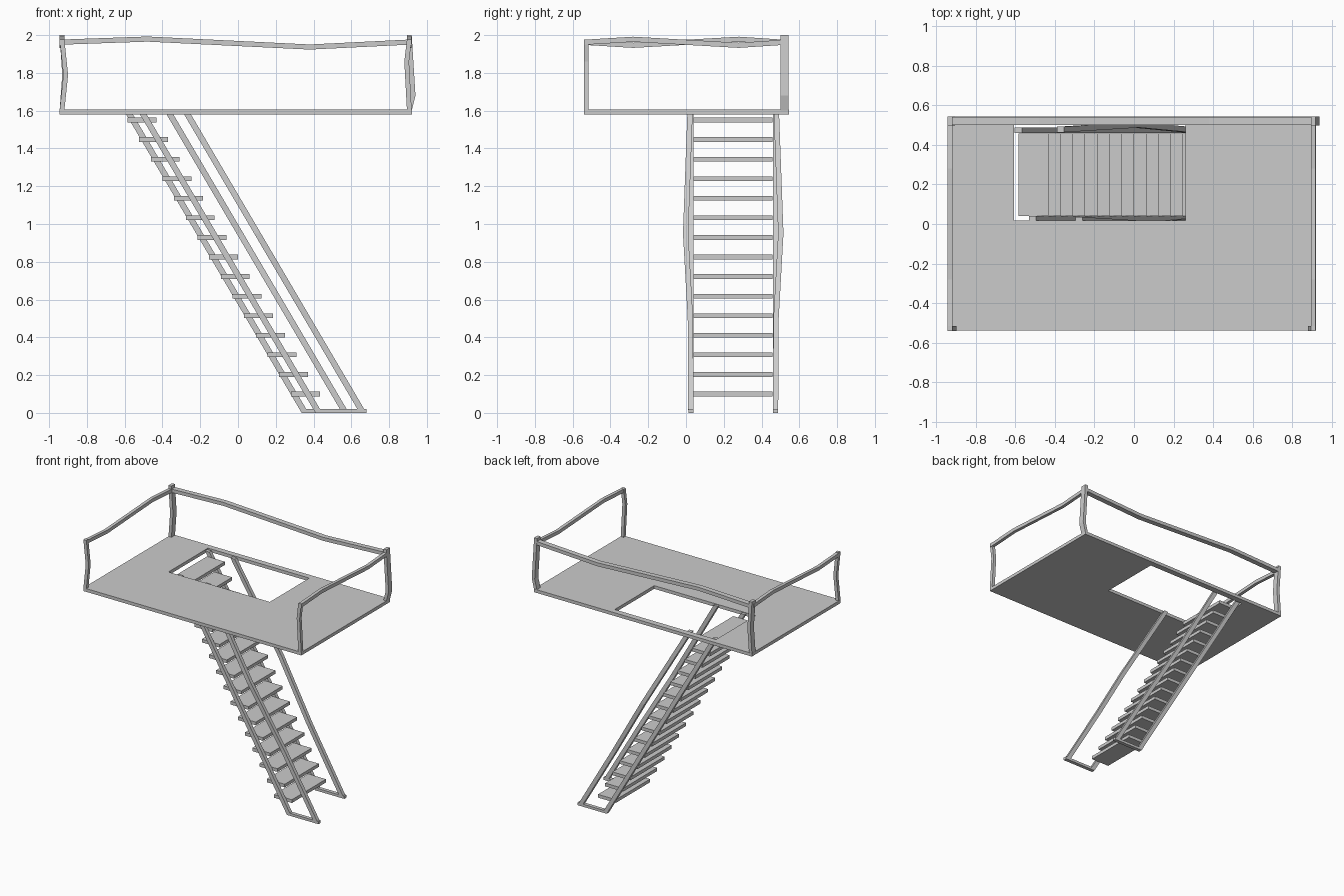
import bpy, bmesh
from mathutils import Vector

if "Cube" in bpy.data.objects:
    bpy.data.objects.remove(bpy.data.objects["Cube"])


def make(name, bm):
    bmesh.ops.recalc_face_normals(bm, faces=bm.faces)
    me = bpy.data.meshes.new(name)
    bm.to_mesh(me)
    bm.free()
    ob = bpy.data.objects.new(name, me)
    bpy.context.collection.objects.link(ob)
    return ob


def sweep(name, pts, u, v):
    """Bar along pts with a fixed cross-section spanned by half-vectors u, v."""
    u, v = Vector(u), Vector(v)
    bm = bmesh.new()
    rings = [[bm.verts.new(Vector(p) + a * u + b * v)
              for a, b in ((-1, -1), (1, -1), (1, 1), (-1, 1))] for p in pts]
    for r, s in zip(rings, rings[1:]):
        for i in range(4):
            j = (i + 1) % 4
            bm.faces.new((r[i], r[j], s[j], s[i]))
    bm.faces.new(rings[0])
    bm.faces.new(rings[-1])
    return make(name, bm)


def box(name, x0, x1, y0, y1, z0, z1):
    y, z = (y0 + y1) / 2, (z0 + z1) / 2
    return sweep(name, [(x0, y, z), (x1, y, z)],
                 (0, (y1 - y0) / 2, 0), (0, 0, (z1 - z0) / 2))


# platform: 3 x 3 grid without the stair opening, extruded up
bm = bmesh.new()
xs, ys = (-0.945, -0.607, 0.26, 0.92), (-0.54, 0.017, 0.50, 0.545)
g = [[bm.verts.new((x, y, 1.58)) for y in ys] for x in xs]
for i in range(3):
    for j in range(3):
        if (i, j) != (1, 1):
            bm.faces.new((g[i][j], g[i + 1][j], g[i + 1][j + 1], g[i][j + 1]))
ext = bmesh.ops.extrude_face_region(bm, geom=bm.faces[:])
bmesh.ops.translate(bm, vec=(0, 0, 0.025),
                    verts=[e for e in ext["geom"] if isinstance(e, bmesh.types.BMVert)])
make("platform", bm)

# treads
for i in range(15):
    x, z = 0.28 - 0.0618 * i, 0.0875 + 0.1036 * i
    box(f"tread_{i + 1}", x, x + 0.153, 0.04, 0.457, z, z + 0.025)

# stair side frames: straight stringer, bowed handrail, foot
RUN = 0.588
for side, y, x0, x1, out in (("front", 0.026, 0.41, 0.68, -1),
                             ("back", 0.474, 0.337, 0.587, 1)):
    w = 0.018
    for part, xb, bow in (("stringer", x0 + w, 0), ("handrail", x1 - w, 0.028)):
        pts = [(xb - RUN * z, y + out * bow * k, z)
               for z, k in ((0, 0), (0.5, 0.1), (0.95, 1), (1.6, 0.15))]
        sweep(f"{side}_{part}", pts, (w, 0, 0), (0, 0.014, 0))
    box(f"{side}_foot", x0, x1, y - 0.014, y + 0.014, 0, 0.02)

# corner posts, slightly crooked
posts = {
    "front_left_post": (-0.932, -0.528, 1.978, 0.0125, 1.79, 0.02),
    "back_left_post": (-0.932, 0.521, 2.0, 0.022, 1.79, 0.014),
    "front_right_post": (0.907, -0.528, 1.978, 0.0125, 1.86, -0.014),
    "back_right_post": (0.907, 0.521, 2.0, 0.022, 1.68, 0.02),
}
for name, (x, y, top, hy, zb, dx) in posts.items():
    sweep(name, [(x, y, 1.6), (x + dx, y, zb), (x, y, top)],
          (0.0125, 0, 0), (0, hy, 0))

# wavy guard rails
for name, x, s in (("left_rail", -0.932, -1), ("right_rail", 0.907, 1)):
    sweep(name, [(x, -0.54, 1.962), (x, -0.28, 1.962 + 0.016 * s),
                 (x, 0.28, 1.962 - 0.016 * s), (x, 0.52, 1.962)],
          (0.0125, 0, 0), (0, 0, 0.0135))
sweep("back_rail", [(-0.932, 0.522, 1.963), (-0.48, 0.522, 1.979),
                    (0.38, 0.522, 1.937), (0.907, 0.522, 1.963)],
      (0, 0.02, 0), (0, 0, 0.0135))
